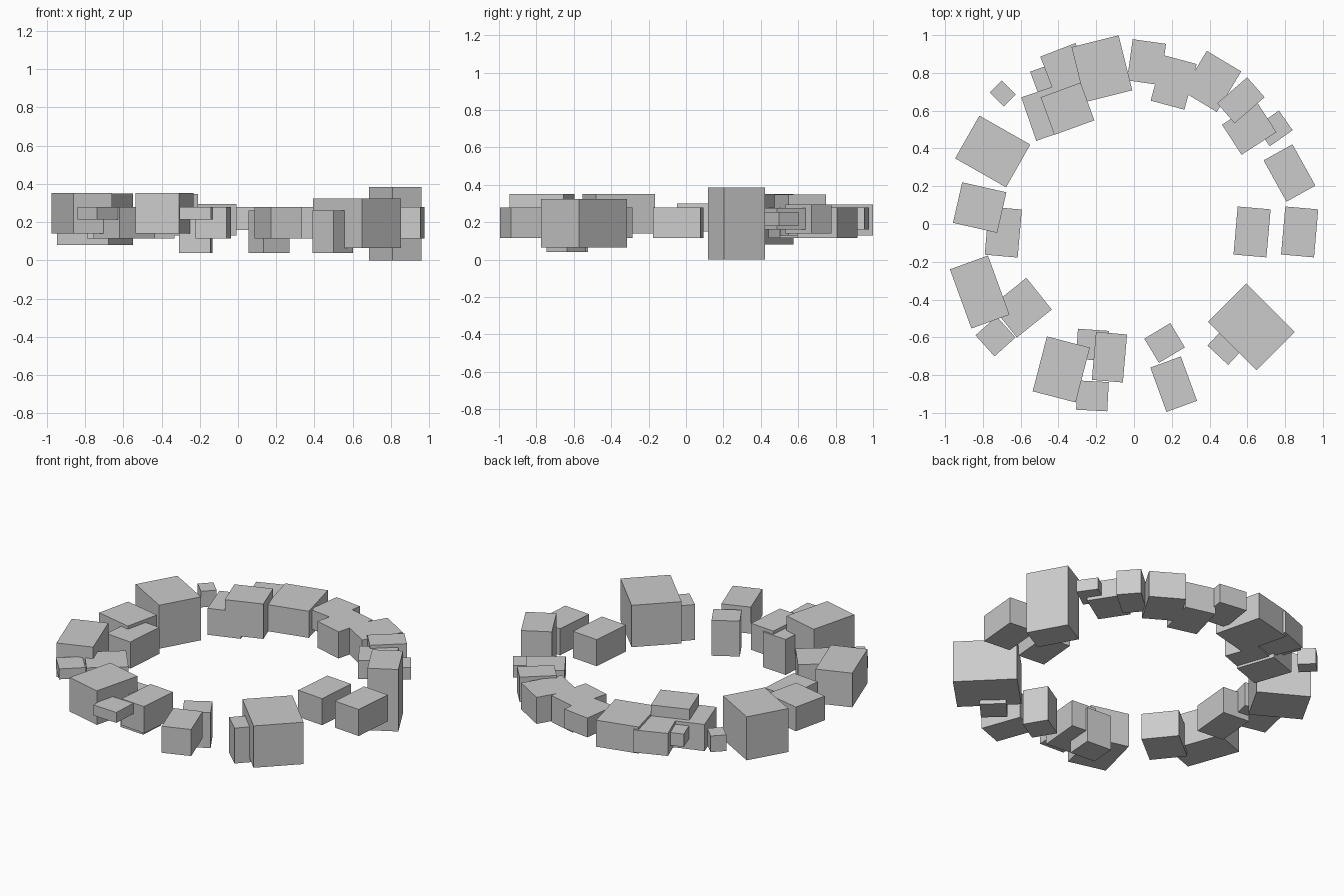
import bpy
from math import radians


def rock(name, x, y, w, d, rot, z0, z1):
    """Flat-faced block turned about z, spanning z0..z1."""
    bpy.ops.mesh.primitive_cube_add(size=1, location=(x, y, (z0 + z1) / 2),
                                    rotation=(0, 0, radians(rot)))
    ob = bpy.context.object
    ob.name = name
    ob.scale = (w, d, z1 - z0)
    return ob


# Blocks of the ring: x, y, width, depth, turn, bottom, top
left = [
    (-.695, .69, .105, .09, -45, .17, .27),
    (-.748, .384, .31, .26, -29.6, .08, .35),
    (-.817, .087, .24, .22, -12.8, .15, .30),
    (-.692, -.043, .175, .255, -5, .115, .28),
    (-.817, -.36, .214, .333, 20, .14, .352),
    (-.595, -.443, .237, .215, 38.7, .115, .28),
    (-.733, -.595, .15, .15, 42, .215, .28),
]
front = [
    (-.22, -.64, .165, .16, -4, .04, .26),
    (-.22, -.91, .165, .155, -3, .215, .28),
    (-.385, -.77, .235, .30, -14.5, .14, .352),
    (-.13, -.705, .165, .255, -5, .115, .28),
    (.162, -.63, .16, .15, 31, .04, .26),
    (.21, -.848, .172, .25, 20, .115, .28),
]
right = [
    (.622, -.545, .363, .286, -45, .065, .325),
    (.495, -.64, .15, .15, -43, .04, .26),
    (.625, -.042, .175, .255, -5, .115, .28),
    (.877, -.042, .175, .255, -5, .115, .28),
    (.823, .27, .175, .25, 29, 0, .385),
    (.743, .506, .148, .127, 35, .18, .255),
    (.61, .506, .22, .19, 33, .16, .275),
]
back = [
    (.566, .655, .21, .14, 41, .14, .295),
    (.412, .755, .212, .25, -31, .115, .28),
    (.21, .75, .185, .25, -15, .115, .28),
    (.066, .857, .178, .22, -8, .16, .28),
    (-.17, .822, .257, .30, 14, .13, .295),
    (-.36, .81, .20, .24, 21, .14, .28),
    (-.43, .77, .20, .15, 20, .18, .26),
    (-.465, .587, .195, .243, 19, .115, .28),
    (-.352, .61, .225, .212, 20, .13, .347),
]

for side, blocks in (("left", left), ("front", front), ("right", right), ("back", back)):
    for i, b in enumerate(blocks, 1):
        rock(f"{side}_block_{i}", *b)
